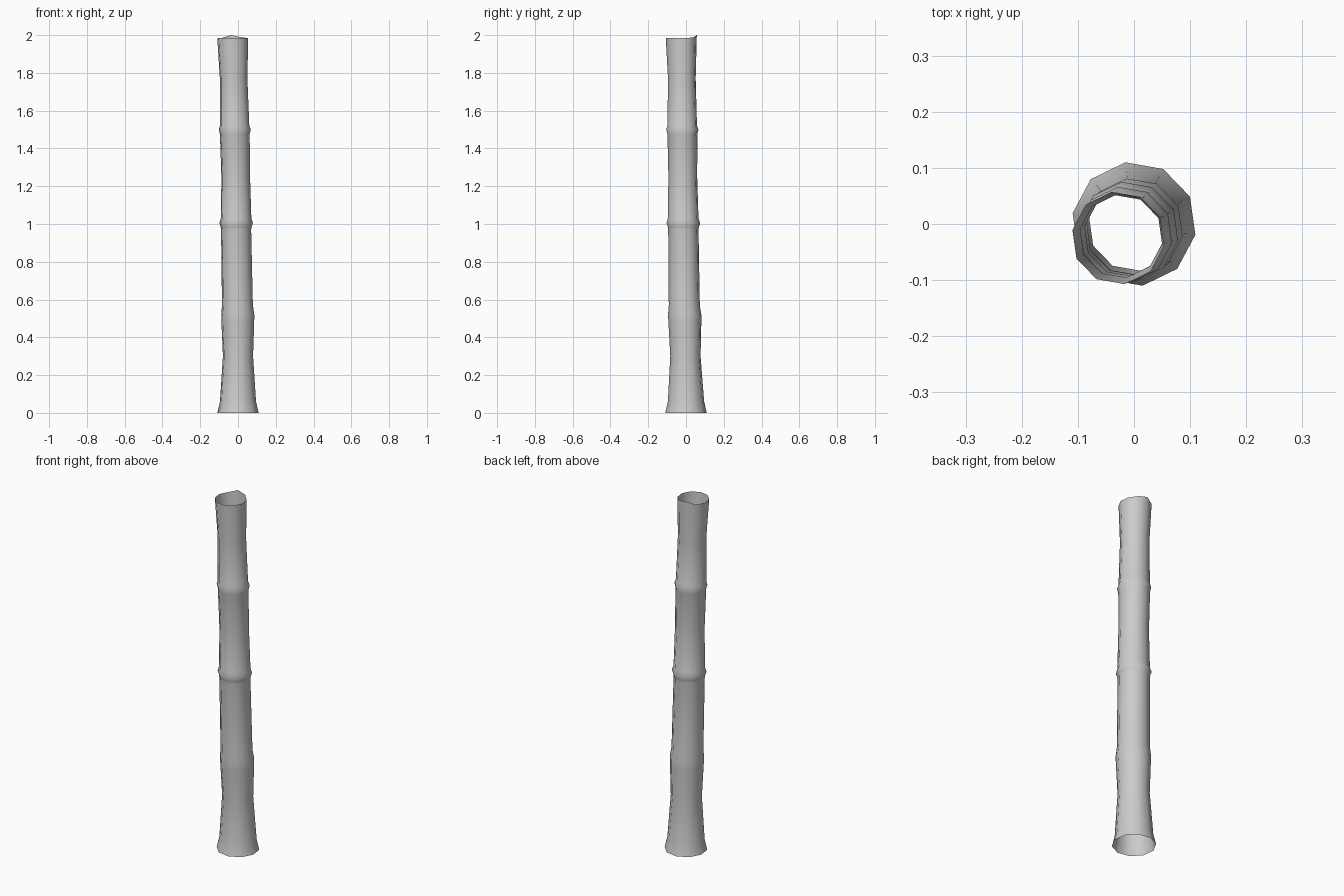
import bpy, bmesh, math

SIDES = 10
# stalk profile: height, centre x, centre y, radius
RINGS = [
    (0.00, 0.000, 0.000, 0.111), (0.06, 0.000, 0.000, 0.097),
    (0.30, 0.000, -0.003, 0.081), (0.48, -0.001, -0.006, 0.088),
    (0.52, -0.001, -0.007, 0.089), (0.57, -0.003, -0.009, 0.083),
    (0.97, -0.010, -0.014, 0.081), (0.985, -0.010, -0.014, 0.083),
    (1.005, -0.010, -0.014, 0.090), (1.03, -0.010, -0.015, 0.082),
    (1.25, -0.012, -0.017, 0.077), (1.475, -0.017, -0.019, 0.080),
    (1.50, -0.017, -0.019, 0.086), (1.52, -0.018, -0.020, 0.079),
    (1.77, -0.023, -0.022, 0.074), (1.985, -0.028, -0.025, 0.083),
]

bm = bmesh.new()
loops = []
for z, cx, cy, r in RINGS:
    loop = []
    for i in range(SIDES):
        a = math.radians(-10 + 360 / SIDES * i)
        loop.append(bm.verts.new((cx + r * math.cos(a), cy + r * math.sin(a), z)))
    loops.append(loop)

# open tube walls
for low, high in zip(loops, loops[1:]):
    for i in range(SIDES):
        j = (i + 1) % SIDES
        bm.faces.new((low[i], low[j], high[j], high[i]))

# slightly uneven cut at the back of the top rim
loops[-1][3].co.z = 2.0
loops[-1][2].co.z = 1.99

for f in bm.faces:
    f.smooth = True
mesh = bpy.data.meshes.new("bamboo_stalk")
bm.to_mesh(mesh)
bm.free()
stalk = bpy.data.objects.new("bamboo_stalk", mesh)
bpy.context.collection.objects.link(stalk)
